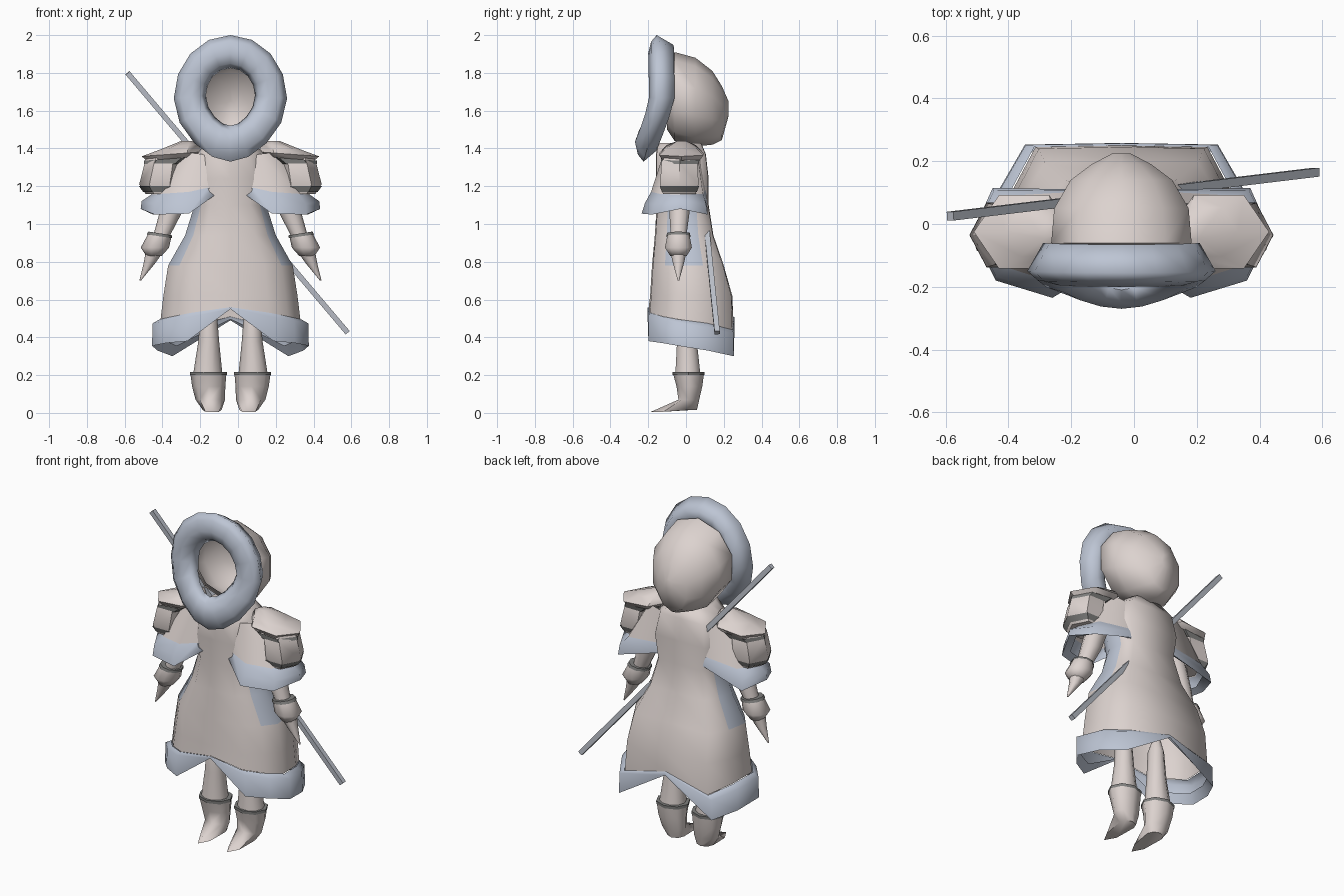
import bpy, bmesh, math
from mathutils import Vector

cube = bpy.data.objects.get("Cube")
if cube:
    bpy.data.objects.remove(cube, do_unlink=True)

CX = -0.04  # body centre line; the staff is off-balance


def material(name, rgb):
    m = bpy.data.materials.new(name)
    m.use_nodes = True
    m.diffuse_color = (*rgb, 1)
    m.node_tree.nodes["Principled BSDF"].inputs["Base Color"].default_value = (*rgb, 1)
    return m


CLOTH = material("warm_beige", (0.72, 0.65, 0.625))
FUR = material("pale_blue_fur", (0.51, 0.56, 0.66))
DARK = material("dark_trim", (0.21, 0.21, 0.205))
STEEL = material("staff_grey", (0.50, 0.53, 0.59))


def loft(name, rings, mats, caps=(False, False), side=1, loop=False, angle=50, rule=None):
    """Skin a list of equal rings; x is measured outward from the body centre."""
    bm = bmesh.new()
    rows = [[bm.verts.new((CX + side * x, y, z)) for x, y, z in r] for r in rings]
    n = len(rows[0])
    pairs = list(zip(rows, rows[1:])) + ([(rows[-1], rows[0])] if loop else [])
    for a, b in pairs:
        for i in range(n):
            j = (i + 1) % n
            bm.faces.new((a[i], a[j], b[j], b[i]))
    for cap, row in zip(caps, (rows[0], rows[-1])):
        if cap:
            bm.faces.new(row)
    bmesh.ops.remove_doubles(bm, verts=bm.verts, dist=0.0005)
    bmesh.ops.recalc_face_normals(bm, faces=bm.faces)
    if rule:
        for f in bm.faces:
            f.material_index = rule(f)
    me = bpy.data.meshes.new(name)
    bm.to_mesh(me)
    bm.free()
    for m in mats:
        me.materials.append(m)
    ob = bpy.data.objects.new(name, me)
    bpy.context.collection.objects.link(ob)
    bpy.ops.object.select_all(action="DESELECT")
    ob.select_set(True)
    bpy.context.view_layer.objects.active = ob
    bpy.ops.object.shade_smooth_by_angle(angle=math.radians(angle))


def oval(x, y, z, rx, ry, tilt=0.0, n=10):
    ring = []
    for k in range(n):
        c, s = math.cos(k * math.tau / n), math.sin(k * math.tau / n)
        ring.append((x + rx * c, y + ry * s, z + tilt * c))
    return ring


# Coat: half outline mirrored to a full ring
HALF = [(0, -1), (0.55, -0.97), (0.82, -0.62), (1, -0.2), (0.93, 0.45), (0.74, 0.98), (0, 1)]
OUTLINE = HALF + [(-x, y) for x, y in HALF[-2:0:-1]]


def coat_ring(hw, front, back, heights):
    hs = heights + heights[-2:0:-1]
    return [(x * hw, y * (front if y < 0 else back), h) for (x, y), h in zip(OUTLINE, hs)]


def blend(low, top, t):
    return [a * (1 - t) + b * t for a, b in zip(low, top)]


LEVELS = [(1.43, 0.11, 0.15, 0.08), (1.37, 0.19, 0.16, 0.105), (1.24, 0.22, 0.16, 0.12),
          (1.10, 0.19, 0.155, 0.12), (0.94, 0.24, 0.165, 0.145), (0.78, 0.33, 0.18, 0.20),
          (0.62, 0.355, 0.19, 0.245)]
hem_top = [0.56, 0.53, 0.51, 0.495, 0.475, 0.44, 0.51]
hem_low = [0.55, 0.38, 0.37, 0.355, 0.33, 0.30, 0.49]
coat = [coat_ring(hw, f, b, [z] * len(HALF)) for z, hw, f, b in LEVELS]
coat.append(coat_ring(0.37, 0.197, 0.25, hem_top))


def side_panel(f):
    c = f.calc_center_median()
    return int(0.78 < c.z < 1.22 and abs(c.y + 0.02) < 0.08)


loft("coat", coat, [CLOTH, FUR], (True, False), angle=85, rule=side_panel)

# Flared fur hem, split at front and back
loft("coat_fur_hem", [coat_ring(0.375, 0.20, 0.25, hem_top),
                      coat_ring(0.412, 0.205, 0.257, blend(hem_low, hem_top, 0.85)),
                      coat_ring(0.415, 0.205, 0.258, hem_low),
                      coat_ring(0.385, 0.185, 0.235, blend(hem_low, hem_top, 0.4))], [FUR], angle=75)

# Hood shell
SHELL = [(-0.10, 0.17, 1.84, 1.50), (-0.06, 0.235, 1.91, 1.44), (0.05, 0.225, 1.88, 1.41),
         (0.14, 0.17, 1.81, 1.42), (0.19, 0.10, 1.73, 1.445), (0.225, 0.03, 1.65, 1.57)]
shell = []
for y, hw, top, low in SHELL:
    mid, half = (top + low) / 2, (top - low) / 2
    shell.append([(hw * math.sin(k * math.tau / 10), y, mid + half * math.cos(k * math.tau / 10))
                  for k in range(10)])
loft("hood", shell, [CLOTH], (False, True), angle=70)

# Fur ring round the face, leaning forward to a pointed chin
SECTION = [(1, 0), (0.8, -0.03), (0.45, -0.045), (0.14, -0.025), (0, 0.02), (0.3, 0.075), (0.7, 0.09)]
ring = []
for k in range(16):
    s, c = math.sin(k * math.tau / 16), math.cos(k * math.tau / 16)
    low = max(0, -c)
    depth = -0.15 - 0.075 * low ** 1.3 - 0.005 * max(0, c)
    outer = (0.30 * s * (1 - 0.2 * low ** 2), 1.665 + 0.335 * c)
    inner = (0.13 * s * (1 - 0.2 * low ** 2), 1.68 + (0.145 if c > 0 else 0.16) * c)
    ring.append([(inner[0] + t * (outer[0] - inner[0]),
                  depth + dy * (1 - 0.25 * low if dy > 0 else 1),
                  inner[1] + t * (outer[1] - inner[1])) for t, dy in SECTION])
loft("hood_fur_ring", ring, [FUR], loop=True, angle=85)

for side, label in ((1, "left"), (-1, "right")):
    # Short wide sleeve and its fur edge
    edge = [(0.10, -0.15, 1.19), (0.22, -0.185, 1.17), (0.36, -0.14, 1.16),
            (0.42, -0.03, 1.155), (0.36, 0.09, 1.16), (0.10, 0.105, 1.19)]
    loft(label + "_sleeve", [[(0.05, -0.12, 1.33), (0.15, -0.12, 1.37), (0.24, -0.09, 1.38),
                              (0.28, -0.03, 1.39), (0.24, 0.06, 1.38), (0.05, 0.09, 1.35)], edge],
         [CLOTH], side=side, angle=80)
    lip = [(0.11, -0.16, 1.17), (0.22, -0.235, 1.055), (0.40, -0.18, 1.05),
           (0.475, -0.03, 1.08), (0.41, 0.115, 1.05), (0.14, 0.11, 1.13)]
    bulge = [tuple(Vector(a).lerp(Vector(b), 0.65) + Vector((0.014, 0, 0.015)))
             for a, b in zip(edge, lip)]
    inside = [tuple(Vector(a).lerp(Vector(b), 0.45) - Vector((0.02, 0, 0.03)))
              for a, b in zip(edge, lip)]
    loft(label + "_sleeve_fur", [edge, bulge, lip, inside], [FUR], side=side, angle=70)

    # Faceted upper arm pad and pointed shoulder plate
    loft(label + "_arm_pad", [oval(0.34, -0.035, 1.36, 0.10, 0.09, n=6), oval(0.355, -0.035, 1.32, 0.10, 0.11, n=6),
                              oval(0.375, -0.035, 1.21, 0.108, 0.118, n=6),
                              oval(0.36, -0.035, 1.16, 0.09, 0.10, n=6)],
         [CLOTH], (True, True), side)
    loft(label + "_arm_pad_trim", [oval(0.374, -0.035, 1.2, 0.11, 0.12, n=6),
                                   oval(0.365, -0.035, 1.17, 0.097, 0.107, n=6)], [DARK], side=side)
    loft(label + "_shoulder_plate", [oval(0.23, -0.025, 1.44, 0.03, 0.025, n=6),
                                     oval(0.27, -0.025, 1.41, 0.10, 0.09, -0.015, n=6),
                                     oval(0.31, -0.025, 1.37, 0.16, 0.135, -0.012, n=6),
                                     oval(0.31, -0.025, 1.345, 0.13, 0.115, -0.012, n=6)],
         [CLOTH], (True, True), side)
    loft(label + "_shoulder_trim", [oval(0.325, -0.03, 1.345, 0.132, 0.118, -0.01, n=6),
                                    oval(0.35, -0.033, 1.318, 0.108, 0.112, n=6)], [DARK], side=side)

    # Forearm, flared glove and pointed hand
    loft(label + "_forearm", [oval(0.27, -0.035, 1.2, 0.065, 0.06), oval(0.32, -0.035, 1.05, 0.058, 0.055),
                              oval(0.372, -0.04, 0.92, 0.042, 0.042)], [CLOTH], side=side)
    loft(label + "_glove", [oval(0.372, -0.04, 0.945, 0.06, 0.06, 0.01), oval(0.40, -0.04, 0.875, 0.075, 0.075),
                            oval(0.405, -0.04, 0.83, 0.04, 0.045)], [CLOTH], (True, True), side, angle=70)
    loft(label + "_glove_trim", [oval(0.371, -0.04, 0.95, 0.063, 0.063, 0.01),
                                 oval(0.376, -0.04, 0.935, 0.067, 0.067, 0.01)], [DARK], (True, False), side)
    loft(label + "_hand", [oval(0.403, -0.04, 0.85, 0.046, 0.045), oval(0.43, -0.04, 0.79, 0.03, 0.03),
                           oval(0.478, -0.04, 0.70, 0.004, 0.004)], [CLOTH], (False, True), side)

    # Leg and boot with a long pointed toe
    loft(label + "_leg", [oval(0.12, 0.0, 0.64, 0.02, 0.02), oval(0.115, 0.0, 0.55, 0.042, 0.05),
                          oval(0.115, 0.005, 0.38, 0.055, 0.055), oval(0.12, 0.01, 0.2, 0.078, 0.07)],
         [CLOTH], (True, False), side)
    boot = [oval(0.117, 0.013, 0.213, 0.096, 0.083, n=8), oval(0.115, 0.018, 0.14, 0.088, 0.068, n=8),
            oval(0.107, 0.015, 0.07, 0.078, 0.055, n=8)]
    boot.append([(x, y if y > 0 else y * 4.4, 0.006 + 0.01 * (y > 0))
                 for x, y, z in oval(0.097, 0.008, 0, 0.05, 0.05, n=8)])
    loft(label + "_boot", boot, [CLOTH], (True, True), side, angle=65)
    loft(label + "_boot_trim", [oval(0.117, 0.013, 0.217, 0.098, 0.085, n=8),
                                oval(0.117, 0.013, 0.2, 0.098, 0.084, n=8)], [DARK], (True, False), side)

# Staff slung across the back
start, end = Vector((-0.585, 0.025, 1.80)), Vector((0.58, 0.165, 0.425))
axis = (end - start).normalized()
u = axis.cross(Vector((0, 1, 0))).normalized() * 0.014
v = axis.cross(u).normalized() * 0.014
square = [u + v, u - v, -u - v, v - u]
off = Vector((CX, 0, 0))
loft("staff", [[tuple(p + q - off) for q in square] for p in (start, end)], [STEEL], (True, True), angle=30)
